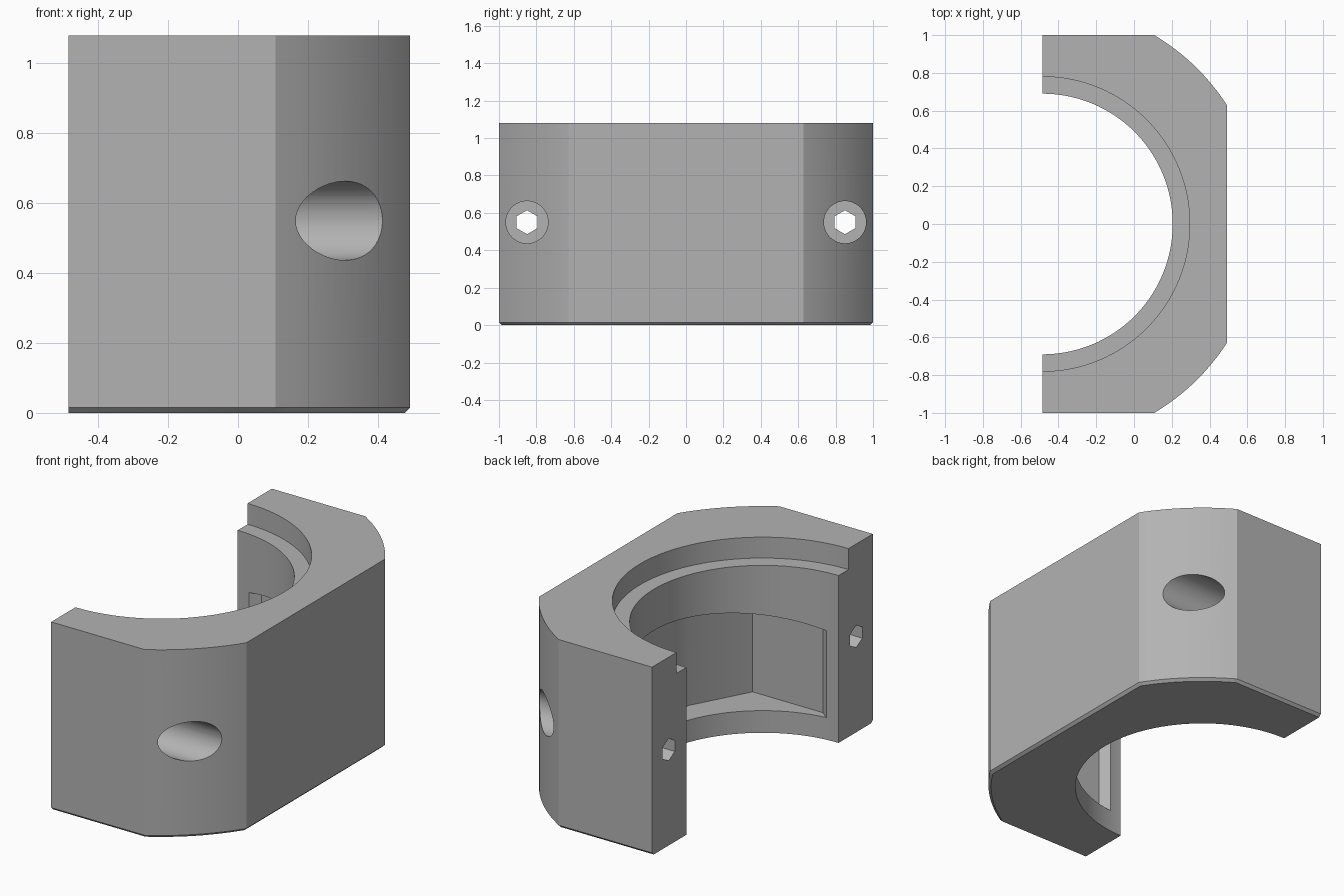
import bpy
import bmesh
from math import cos, sin, pi, radians

cube = bpy.data.objects.get("Cube")
if cube:
    bpy.data.objects.remove(cube)

BACK = -0.485          # flat split face, also the bore axis
HEIGHT = 1.08

grey = bpy.data.materials.new("light_grey")
grey.use_nodes = True
colour = (0.45, 0.45, 0.45, 1)
grey.diffuse_color = colour
grey.node_tree.nodes["Principled BSDF"].inputs["Base Color"].default_value = colour


def prism(name, low, high):
    """Closed solid between two matching rings of points."""
    bm = bmesh.new()
    a = [bm.verts.new(p) for p in low]
    b = [bm.verts.new(p) for p in high]
    bm.faces.new(a)
    bm.faces.new(b)
    for i in range(len(a)):
        j = (i + 1) % len(a)
        bm.faces.new((a[i], a[j], b[j], b[i]))
    bmesh.ops.recalc_face_normals(bm, faces=bm.faces)
    if name == "clamp_body":
        # Small chamfer round the outer bottom edge
        edges = [e for e in bm.edges if all(v.co.z < 0.001 for v in e.verts)
                 and any(v.co.x > BACK + 0.01 for v in e.verts)]
        bmesh.ops.bevel(bm, geom=edges, offset=0.015, segments=1, affect='EDGES')
    mesh = bpy.data.meshes.new(name)
    bm.to_mesh(mesh)
    bm.free()
    mesh.materials.append(grey)
    obj = bpy.data.objects.new(name, mesh)
    bpy.context.collection.objects.link(obj)
    return obj


def bore(name, radius, z0, z1):
    n = 128
    ring = [(BACK + radius * cos(2 * pi * i / n), radius * sin(2 * pi * i / n)) for i in range(n)]
    return prism(name, [(x, y, z0) for x, y in ring], [(x, y, z1) for x, y in ring])


def side_hole(name, radius, sides, y, x0, x1):
    ring = [(y + radius * sin(2 * pi * i / sides), 0.55 + radius * cos(2 * pi * i / sides))
            for i in range(sides)]
    return prism(name, [(x0, *p) for p in ring], [(x1, *p) for p in ring])


# Outer block: flat sides joined by arcs concentric with the bore
corner = [(BACK + 1.162 * cos(radians(t)), 1.162 * sin(radians(t)))
          for t in [32.7 + 26.7 * i / 16 for i in range(17)]]
half = corner[:-1] + [(0.108, 1.0), (BACK, 1.0)]
outline = half + [(x, -y) for x, y in reversed(half)]
body = prism("clamp_body", [(x, y, 0) for x, y in outline], [(x, y, HEIGHT) for x, y in outline])

# Inner pocket with a slightly sloping ceiling
side = [(0.29, 0.25), (0.26, 0.40), (0.085, 0.725), (-0.36, 0.725), (-0.43, 0.67)]
pocket = side + [(x, -y) for x, y in reversed(side)]

cutters = [
    bore("main_bore_cutter", 0.69, -0.2, HEIGHT + 0.2),
    bore("top_step_cutter", 0.78, HEIGHT - 0.12, HEIGHT + 0.2),
    prism("pocket_cutter", [(x, y, 0.127) for x, y in pocket],
          [(x, y, 0.69 + 0.16 * x) for x, y in pocket]),
]
# Bolt holes with counterbored heads
for s in (-1, 1):
    cutters.append(side_hole("bolt_hole_cutter", 0.064, 6, s * 0.85, -0.8, 0.8))
    cutters.append(side_hole("bolt_head_cutter", 0.113, 48, s * 0.85, -0.02, 0.8))

bpy.ops.object.select_all(action='DESELECT')
bpy.context.view_layer.objects.active = body
body.select_set(True)
for c in cutters:
    c.hide_render = True
    mod = body.modifiers.new(c.name, 'BOOLEAN')
    mod.operation = 'DIFFERENCE'
    mod.solver = 'EXACT'
    mod.object = c
    bpy.ops.object.modifier_apply(modifier=mod.name)
for c in cutters:
    bpy.data.objects.remove(c)

bpy.ops.object.shade_smooth_by_angle(angle=radians(25))
